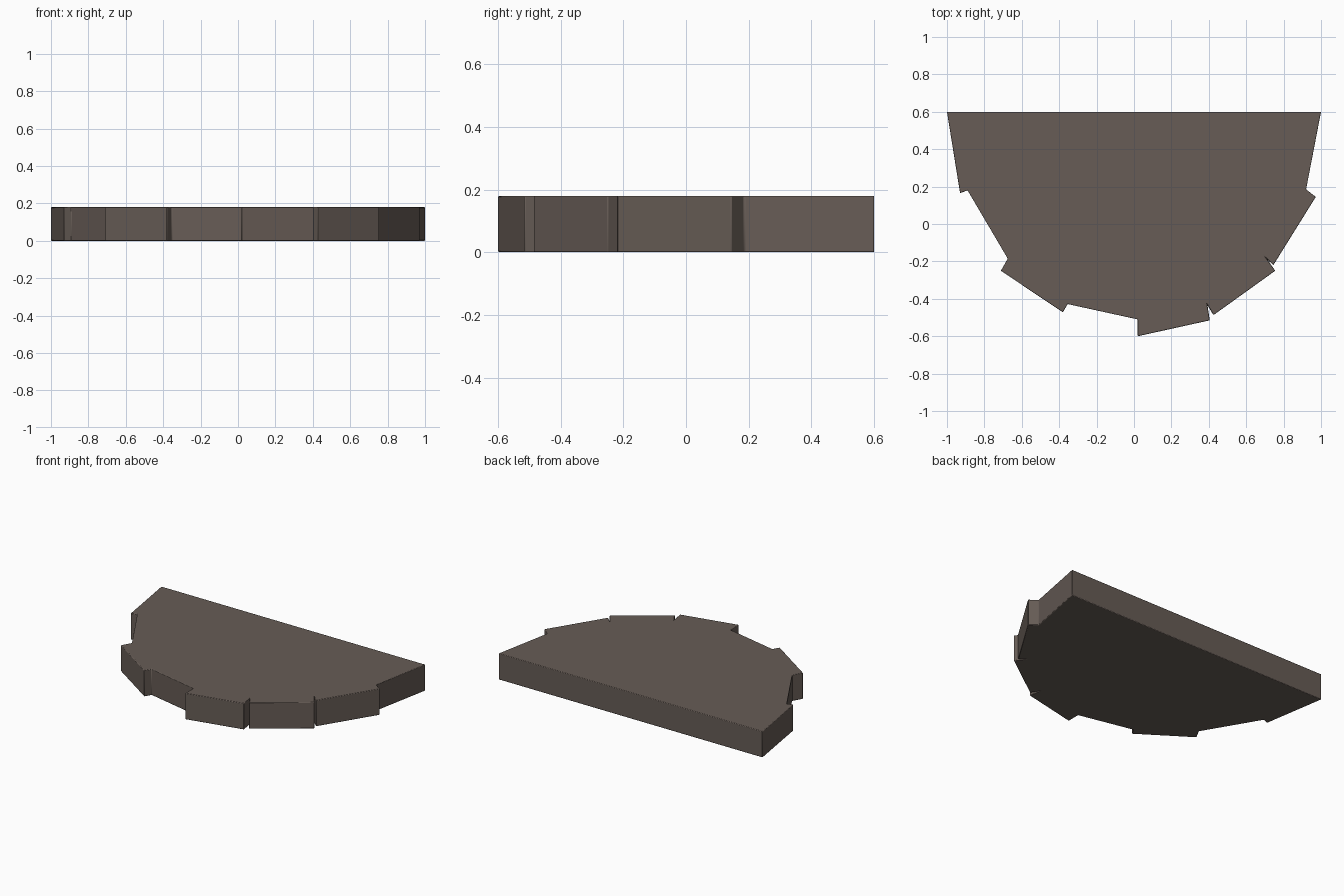
import bpy, bmesh, math

if "Cube" in bpy.data.objects:
    bpy.data.objects.remove(bpy.data.objects["Cube"])

HEIGHT = 0.18

# Stone colour
stone = bpy.data.materials.new("grey brown stone")
stone.diffuse_color = (0.135, 0.108, 0.093, 1)
stone.use_nodes = True
stone.node_tree.nodes["Principled BSDF"].inputs["Base Color"].default_value = stone.diffuse_color

# Outline seen from above: straight back edge, stepped rim of seven chords
outline = [(-1, 0.6), (-0.93, 0.165), (-0.89, 0.18), (-0.675, -0.185),
           (-0.712, -0.25), (-0.38, -0.472), (-0.355, -0.428), (0.02, -0.51),
           (0.02, -0.6), (0.405, -0.515), (0.393, -0.435), (0.425, -0.487),
           (0.755, -0.25), (0.713, -0.19), (0.745, -0.22), (0.972, 0.145),
           (0.92, 0.185), (1, 0.6)]

# Slab extruded from the outline
bm = bmesh.new()
base = bm.faces.new([bm.verts.new((x, y, 0)) for x, y in outline])
top = bmesh.ops.extrude_face_region(bm, geom=[base])
for v in top["geom"]:
    if isinstance(v, bmesh.types.BMVert):
        v.co.z = HEIGHT
bmesh.ops.recalc_face_normals(bm, faces=bm.faces[:])
mesh = bpy.data.meshes.new("half_round_step")
bm.to_mesh(mesh)
bm.free()
slab = bpy.data.objects.new("half_round_step", mesh)
bpy.context.collection.objects.link(slab)
mesh.materials.append(stone)

# Worn, softened edges
bevel = slab.modifiers.new("worn_edges", "BEVEL")
bevel.width = 0.013
bevel.segments = 2
bevel.limit_method = "ANGLE"
bevel.angle_limit = math.radians(30)

bpy.context.view_layer.objects.active = slab
slab.select_set(True)
bpy.ops.object.shade_smooth_by_angle(angle=math.radians(50))
